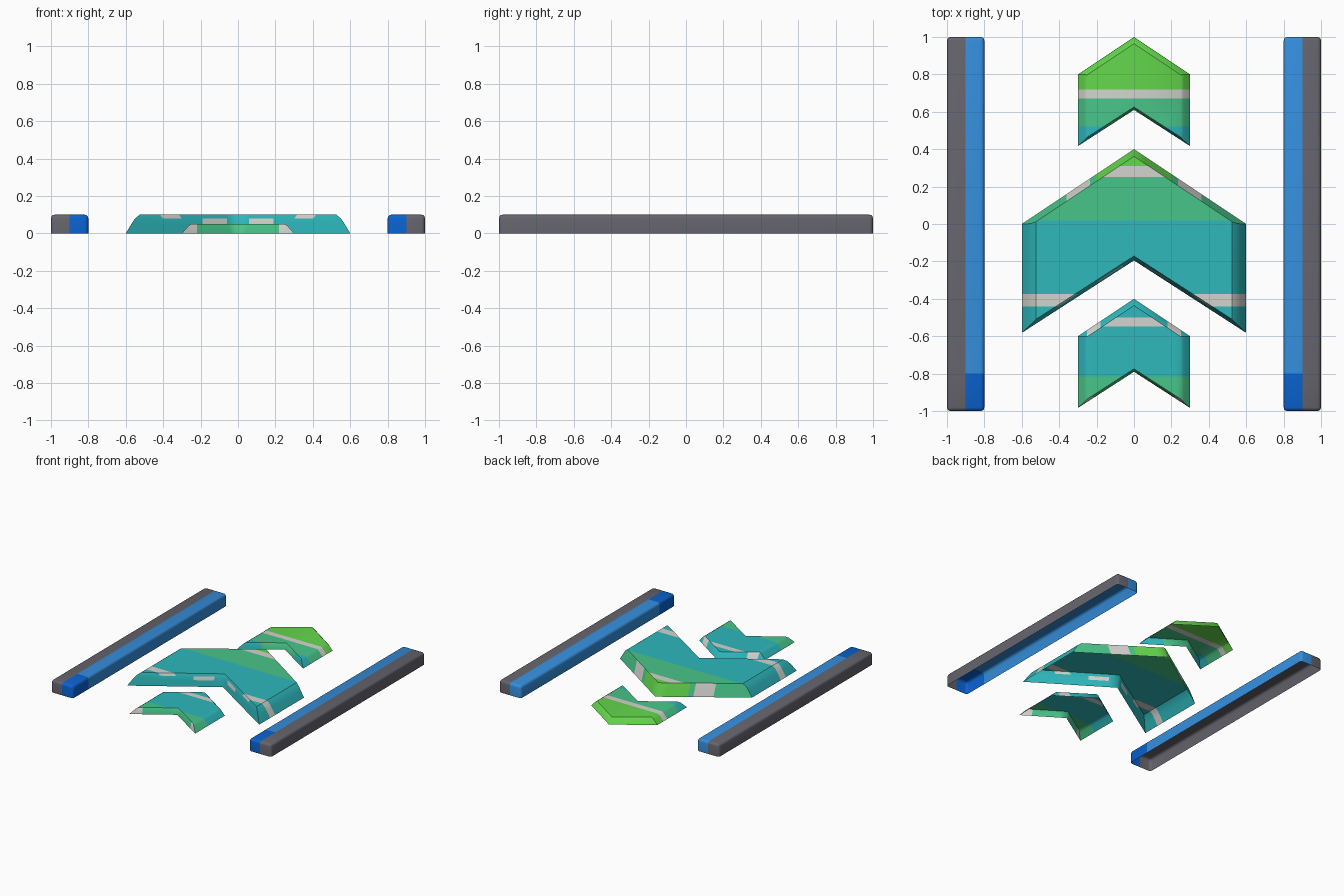
import bpy, bmesh, math
from mathutils import Vector

if "Cube" in bpy.data.objects:
    bpy.data.objects.remove(bpy.data.objects["Cube"])


def material(name, rgb):
    m = bpy.data.materials.new(name)
    lin = [((c / 255 + 0.055) / 1.055) ** 2.4 for c in rgb]
    m.diffuse_color = (*lin, 1)
    m.use_nodes = True
    m.node_tree.nodes["Principled BSDF"].inputs["Base Color"].default_value = m.diffuse_color
    return m


TEAL, MINT, GREEN, WHITE, GREY, BLUE, NAVY = range(7)
MATS = [material("teal", (46, 184, 188)), material("mint", (73, 197, 137)),
        material("lime green", (100, 216, 76)), material("off white", (212, 212, 208)),
        material("grey", (101, 100, 109)), material("light blue", (53, 142, 220)),
        material("deep blue", (10, 98, 208))]


def finish(name, bm, cuts, rule):
    """Cut along flat lines, colour faces by rule, mirror in x, smooth."""
    for axis, value in cuts:
        co, no = Vector((0, 0, 0)), Vector((0, 0, 0))
        co[axis], no[axis] = value, 1
        geom = bm.verts[:] + bm.edges[:] + bm.faces[:]
        bmesh.ops.bisect_plane(bm, geom=geom, plane_co=co, plane_no=no, dist=1e-5)
    bm.normal_update()
    for f in bm.faces:
        c, n = f.calc_center_median(), f.normal
        part = "top" if n.z > 0.95 else "front" if n.y > 0.2 else "notch" if n.y < -0.2 else "side"
        f.material_index = rule(c.x, c.y, c.z, part)
    me = bpy.data.meshes.new(name)
    bm.to_mesh(me)
    bm.free()
    for m in MATS:
        me.materials.append(m)
    ob = bpy.data.objects.new(name, me)
    bpy.context.collection.objects.link(ob)
    ob.modifiers.new("mirror", 'MIRROR')
    bpy.ops.object.select_all(action='DESELECT')
    ob.select_set(True)
    bpy.context.view_layer.objects.active = ob
    bpy.ops.object.shade_smooth_by_angle(angle=math.radians(35))


def chevron(name, w, tip, notch, rings, xs, ys, rule):
    """Open-bottomed arrow shell; rings are (side, front, back inset, z)."""
    bm = bmesh.new()
    loops = []
    for s, f, b, z in rings:
        x, t, n = w - s, tip - 1.2 * f, notch + 1.2 * b
        pts = [(0, t), (x, t - 0.667 * x), (x, n - 0.645 * x), (0, n)]
        loops.append([bm.verts.new((px, py, z)) for px, py in pts])
    for a, b in zip(loops, loops[1:]):
        for i in range(3):
            bm.faces.new((a[i + 1], a[i], b[i], b[i + 1]))
    bm.faces.new(loops[-1][::-1])
    finish(name, bm, [(0, v) for v in xs] + [(1, v) for v in ys], rule)


# large centre arrow
def centre_rule(x, y, z, part):
    if part == "front":
        return GREEN if x < 0.2 else WHITE if 0.235 < x < 0.36 else MINT
    if part == "notch":
        if 0.06 < x < 0.19 and 0.05 < z < 0.08:
            return WHITE
        if z < 0.08:
            return TEAL
    if -0.44 < y < -0.375:
        return WHITE
    if y > 0.31:
        return GREEN
    if y > 0.25:
        return WHITE
    return MINT if y > 0.02 else TEAL


chevron("centre_arrow", 0.6, 0.4, -0.195,
        [(0, 0, 0, 0), (0.03, 0.016, 0.007, 0.05), (0.05, 0.025, 0.012, 0.08), (0.075, 0.032, 0.02, 0.1)],
        [0.06, 0.19, 0.2, 0.235, 0.36], [0.31, 0.25, 0.02, -0.375, -0.44], centre_rule)

SMALL = [(0, 0, 0, 0), (0.035, 0.02, 0.007, 0.04), (0.05, 0.03, 0.013, 0.05)]


# small arrow at the back
def back_rule(x, y, z, part):
    return GREEN if y > 0.72 else WHITE if y > 0.67 else MINT if y > 0.52 else TEAL


chevron("back_arrow", 0.3, 1.0, 0.61, SMALL, [], [0.72, 0.67, 0.52], back_rule)


# small arrow at the front
def front_rule(x, y, z, part):
    if part == "notch":
        return WHITE if x > 0.22 else MINT
    if part == "front":
        return WHITE if 0.18 < x < 0.25 else TEAL
    return WHITE if -0.547 < y < -0.5 else TEAL if y > -0.815 else MINT


chevron("front_arrow", 0.3, -0.4, -0.79, SMALL, [0.18, 0.22, 0.25], [-0.5, -0.547, -0.815], front_rule)

# side rails, rounded and open underneath
rail = bmesh.new()
bmesh.ops.create_cube(rail, size=1)
for v in rail.verts:
    v.co = (0.9 + 0.2 * v.co.x, 2 * v.co.y, 0.05 + 0.1 * v.co.z)
bmesh.ops.delete(rail, geom=[f for f in rail.faces if f.normal.z < -0.5], context='FACES_ONLY')
edges = [e for e in rail.edges if max(v.co.z for v in e.verts) > 0.05]
bmesh.ops.bevel(rail, geom=edges, offset=0.02, segments=3, profile=0.5, affect='EDGES')
finish("side_rails", rail, [(0, 0.9), (1, -0.8)],
       lambda x, y, z, part: GREY if x > 0.9 else NAVY if y < -0.8 else BLUE)
